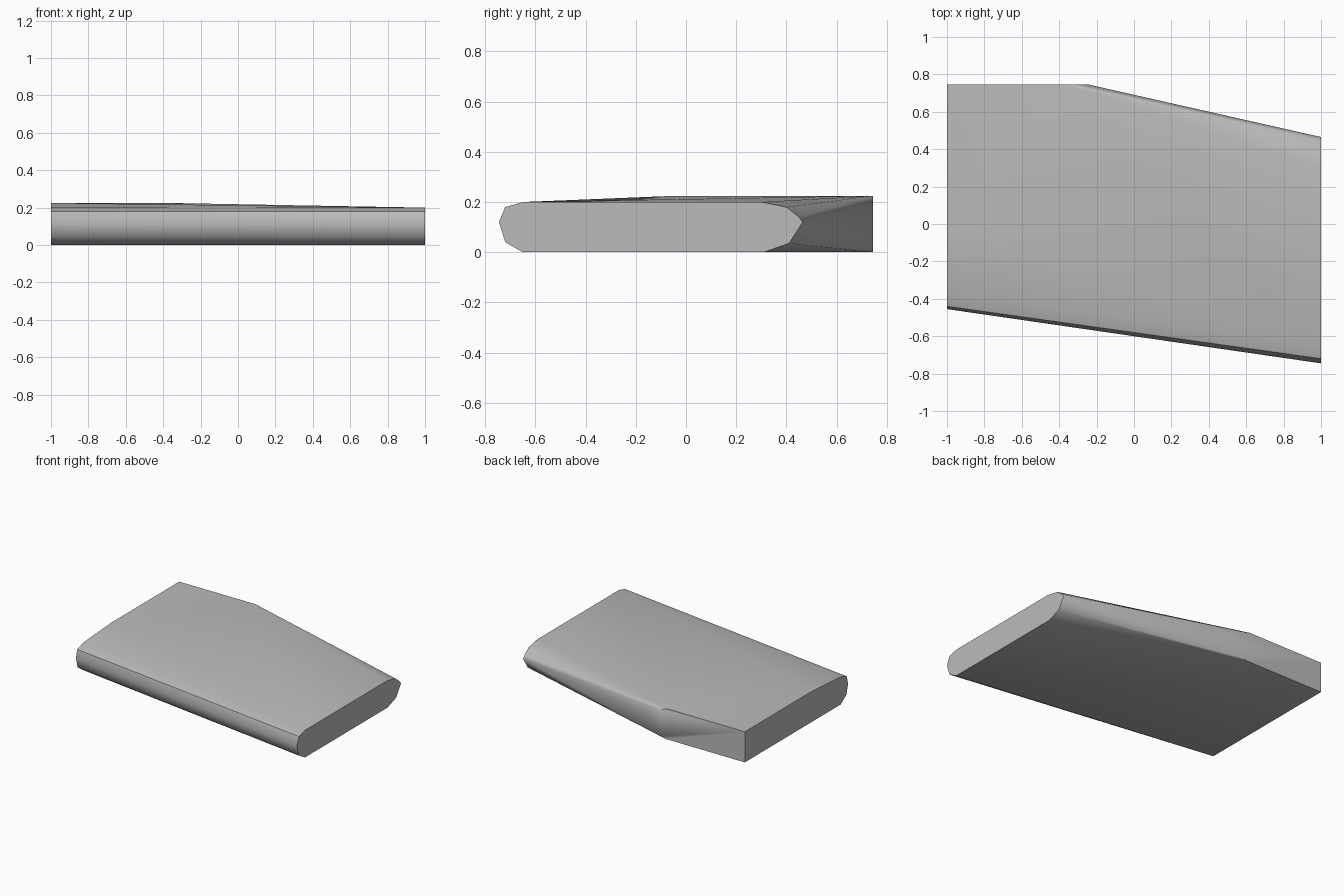
import bpy, bmesh, math

cube = bpy.data.objects.get("Cube")
if cube:
    bpy.data.objects.remove(cube, do_unlink=True)

# Plain grey finish
grey = bpy.data.materials.new("light_grey")
grey.use_nodes = True
colour = (0.5, 0.5, 0.5, 1)
grey.diffuse_color = colour
grey.node_tree.nodes["Principled BSDF"].inputs["Base Color"].default_value = colour

# Narrow end section (y, z), rounded on both edges
narrow_end = [(-0.745, 0.12), (-0.72, 0.18), (-0.65, 0.2), (0.3, 0.2),
              (0.4, 0.18), (0.45, 0.14), (0.465, 0.12), (0.41, 0.035),
              (0.31, 0), (-0.65, 0), (-0.72, 0.04)]
# Thick end section (y, z), square at the back
thick_end = [(-0.455, 0.12), (-0.44, 0.18), (-0.37, 0.203), (-0.04, 0.225),
             (0.745, 0.225), (0.745, 0), (-0.37, 0), (-0.435, 0.045)]
# Flat cut on the back edge (x, z)
back_cut = [(-0.38, 0.225), (-0.3, 0.205), (-0.24, 0.15),
            (-0.32, 0.01), (-0.36, 0)]

points = [(1, y, z) for y, z in narrow_end]
points += [(-1, y, z) for y, z in thick_end]
points += [(x, 0.745, z) for x, z in back_cut]

# Convex panel skinned over the sections
bm = bmesh.new()
for p in points:
    bm.verts.new(p)
hull = bmesh.ops.convex_hull(bm, input=bm.verts)
loose = [v for v in bm.verts if not v.link_faces]
bmesh.ops.delete(bm, geom=loose, context='VERTS')
bmesh.ops.dissolve_limit(bm, angle_limit=math.radians(0.2),
                         verts=bm.verts, edges=bm.edges)
bmesh.ops.recalc_face_normals(bm, faces=bm.faces)
mesh = bpy.data.meshes.new("wing_panel")
bm.to_mesh(mesh)
bm.free()
mesh.materials.append(grey)

panel = bpy.data.objects.new("wing_panel", mesh)
bpy.context.collection.objects.link(panel)
bpy.ops.object.select_all(action='DESELECT')
panel.select_set(True)
bpy.context.view_layer.objects.active = panel
bpy.ops.object.shade_smooth_by_angle(angle=math.radians(40))
